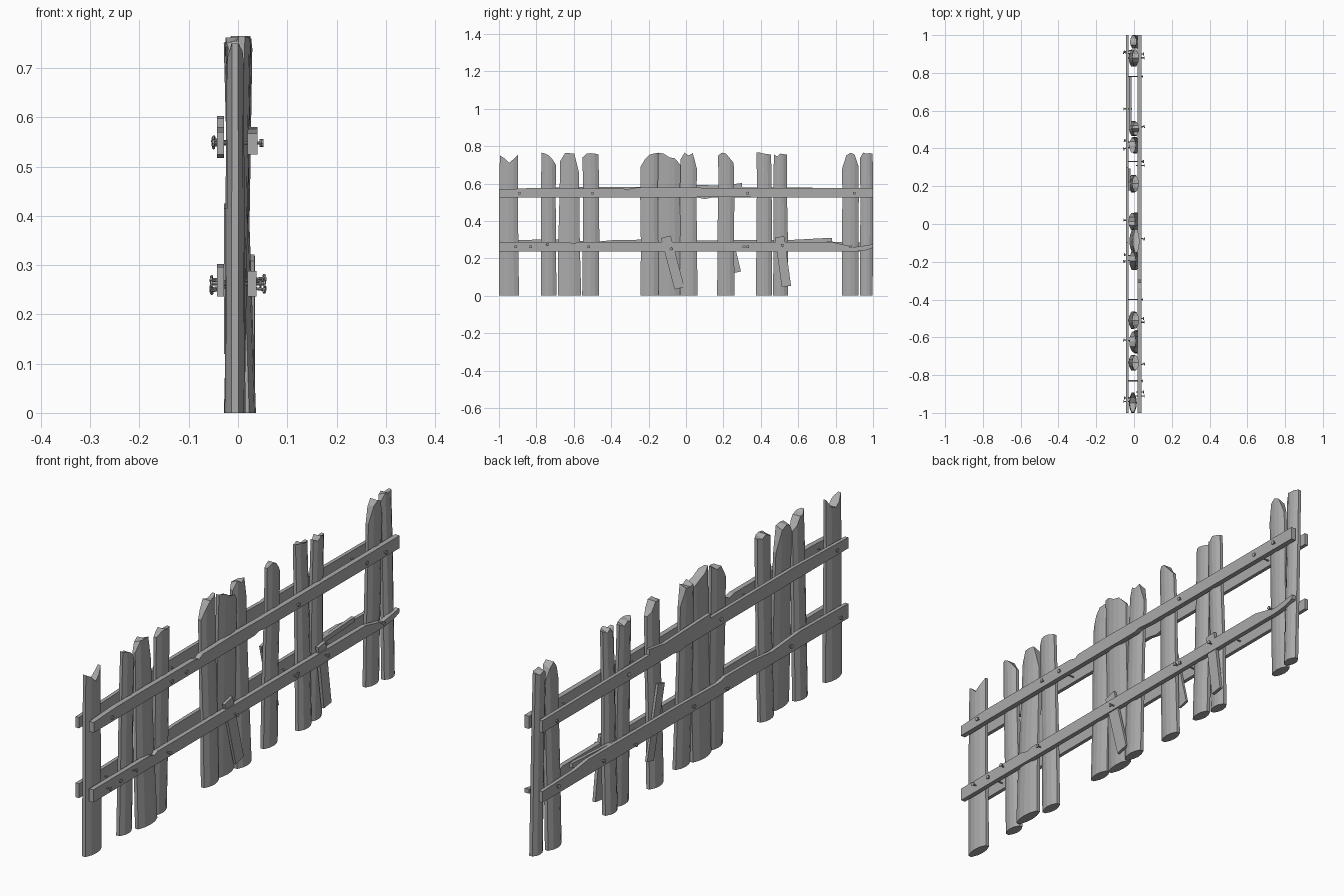
import bpy, bmesh, math, random
from mathutils import Vector

random.seed(4)
if "Cube" in bpy.data.objects:
    bpy.data.objects.remove(bpy.data.objects["Cube"], do_unlink=True)


def material(name, c):
    m = bpy.data.materials.new(name)
    m.use_nodes = True
    m.diffuse_color = (c, c, c, 1)
    m.node_tree.nodes["Principled BSDF"].inputs["Base Color"].default_value = (c, c, c, 1)
    return m


GREY = material("weathered grey", 0.4)


def finish(bm, name):
    bmesh.ops.recalc_face_normals(bm, faces=bm.faces)
    me = bpy.data.meshes.new(name)
    bm.to_mesh(me)
    bm.free()
    me.materials.append(GREY)
    ob = bpy.data.objects.new(name, me)
    bpy.context.collection.objects.link(ob)
    return ob


# Upright: bulging board, five columns wide, with a broken top edge
def picket(name, y0, y1, tops, lean=0.0, shift=0.0, taper=0.0, thick=0.021):
    bm = bmesh.new()
    bulge = (0.35, 0.85, 1.0, 0.85, 0.35)
    rows = []
    for level in (0, 0.4, 0.75, 1):
        front, back = [], []
        wob = random.uniform(-0.003, 0.003) if 0 < level < 1 else 0
        for i, top in enumerate(tops):
            z = level * top
            side = i / 4 - 0.5
            y = (y0 + y1) / 2 + side * (y1 - y0 - taper * level) + wob
            x = shift + lean * (z - 0.38)
            t = thick * bulge[i] * (1 - 0.15 * level)
            front.append(bm.verts.new((x + t, y, z)))
            back.append(bm.verts.new((x - t, y, z - 0.012 * (level == 1) * (i % 2))))
        rows.append(front + back[::-1])
    n = len(rows[0])
    for a, b in zip(rows, rows[1:]):
        for i in range(n):
            j = (i + 1) % n
            bm.faces.new((a[i], a[j], b[j], b[i]))
    for r in (rows[0], rows[-1]):
        for i in range(4):
            bm.faces.new((r[i], r[i + 1], r[n - 2 - i], r[n - 1 - i]))
    finish(bm, name)


# Flat piece: outline in the y-z plane with a thickness in x
def slab(name, outline, x0, x1):
    bm = bmesh.new()
    face = bm.faces.new([bm.verts.new((x0, y, z)) for y, z in outline])
    ext = bmesh.ops.extrude_face_region(bm, geom=[face])["geom"]
    for v in ext:
        if isinstance(v, bmesh.types.BMVert):
            v.co.x = x1
    return finish(bm, name)


def slat(name, top, bottom, width, x0, x1):
    a, b = Vector(top), Vector(bottom)
    d = (b - a).normalized()
    s = Vector((-d.y, d.x)) * width / 2
    slab(name, [a + s, a - s, b - s, b + s], x0, x1)


# Nail: thin shaft along x with a round head
def nail(name, x0, x1, y, z, bend=0.0):
    bm = bmesh.new()
    direction = 1 if x1 > x0 else -1
    tip = Vector((x1, y + bend, z + bend * 0.6))
    root = Vector((x0, y, z))
    rot = (tip - root).to_track_quat("Z", "Y").to_matrix().to_4x4()
    for centre, r, depth in (((root + tip) / 2, 0.003, (tip - root).length),
                             (tip, 0.008, 0.004)):
        part = bmesh.ops.create_cone(bm, cap_ends=True, segments=8, radius1=r,
                                     radius2=r, depth=depth)["verts"]
        bmesh.ops.transform(bm, matrix=rot, verts=part)
        bmesh.ops.translate(bm, vec=centre, verts=part)
    finish(bm, name)


# Uprights
pickets = [
    (-1.0, -0.893, (.75, .735, .71, .73, .755), 0, -.006, .01),
    (-.775, -.693, (.765, .76, .75, .73, .70), .02, 0, .005),
    (-.685, -.56, (.72, .762, .762, .76, .66), -.03, .004, .025),
    (-.555, -.465, (.74, .76, .762, .76, .755), .02, 0, .005),
    (-.243, -.147, (.69, .73, .755, .76, .765), -.02, 0, 0),
    (-.15, -.03, (.765, .76, .74, .735, .70), .02, .004, 0),
    (-.033, .062, (.73, .765, .75, .762, .68), -.03, 0, .008),
    (.167, .26, (.75, .765, .76, .735, .71), .02, 0, .01),
    (.373, .46, (.765, .765, .76, .757, .755), -.02, 0, .01),
    (.465, .545, (.755, .745, .76, .757, .755), .02, .002, .01),
    (.835, .923, (.68, .75, .765, .755, .69), .02, 0, 0),
    (.93, .998, (.735, .765, .76, .762, .76), -.02, .004, 0),
]
for i, p in enumerate(pickets):
    picket(f"upright_board_{i + 1}", *p)

# Long rails on both sides, with chipped edges
slab("upper_rail_left", [(-1, .525), (.05, .525), (.08, .532), (.14, .527), (1, .525), (1, .577),
     (.1, .577), (-.1, .58), (-.29, .577), (-.31, .566), (-.34, .574), (-.85, .575), (-1, .567)],
     .019, .04)
slab("upper_rail_right", [(-1, .525), (.06, .525), (.1, .517), (.14, .525), (1, .525), (1, .575),
     (.3, .58), (.3, .603), (.2, .588), (-.1, .598), (-.1, .58), (-.65, .58), (-.8, .575), (-1, .57)],
     -.043, -.028)
slab("lower_rail_left", [(-1, .236), (.9, .236), (.96, .242), (1, .257), (1, .275), (.9, .26),
     (.78, .287), (-.58, .287), (-.6, .278), (-.63, .288), (-1, .288)], .019, .038)
slab("lower_rail_right", [(-1, .236), (1, .236), (1, .282), (.79, .288), (.7, .3), (.12, .296),
     (-.15, .29), (-.2, .3), (-.38, .298), (-.5, .287), (-.68, .302), (-1, .296)], -.043, -.028)

# Loose slats hanging between the rails and uprights
slat("loose_slat_middle", (-.108, .315), (-.035, .04), .054, .022, .033)
slat("loose_slat_end", (.5, .315), (.537, .05), .05, .022, .035)
slat("loose_slat_back", (.2, .42), (.272, .125), .045, -.028, -.018)
slat("fallen_splinter", (.5, .285), (.78, .3), .02, -.026, -.012)

# Nails through the rails, on each side
left_nails = [(-.91, 0), (-.75, .01), (-.52, 0), (-.07, -.01), (.31, 0), (.51, .006), (.88, 0)]
right_nails = [(-.94, 0), (-.62, .006), (-.19, -.008), (.02, 0), (.41, -.012), (.61, 0), (.9, .008)]
for side, x, data in (("left", 1, left_nails), ("right", -1, right_nails)):
    for i, (y, bend) in enumerate(data):
        nail(f"lower_nail_{side}_{i + 1}", x * .01, x * .054, y, .262 + bend * .6, bend)
        if i % 2 == 0:
            nail(f"upper_nail_{side}_{i + 1}", x * .01, x * .05, y + .02, .548, -bend)

# Long nails bridging the gaps
for i, y in enumerate((-.83, -.4, .33, .78)):
    nail(f"long_nail_{i + 1}", -.03, .046, y, .548 if i % 2 else .262)
